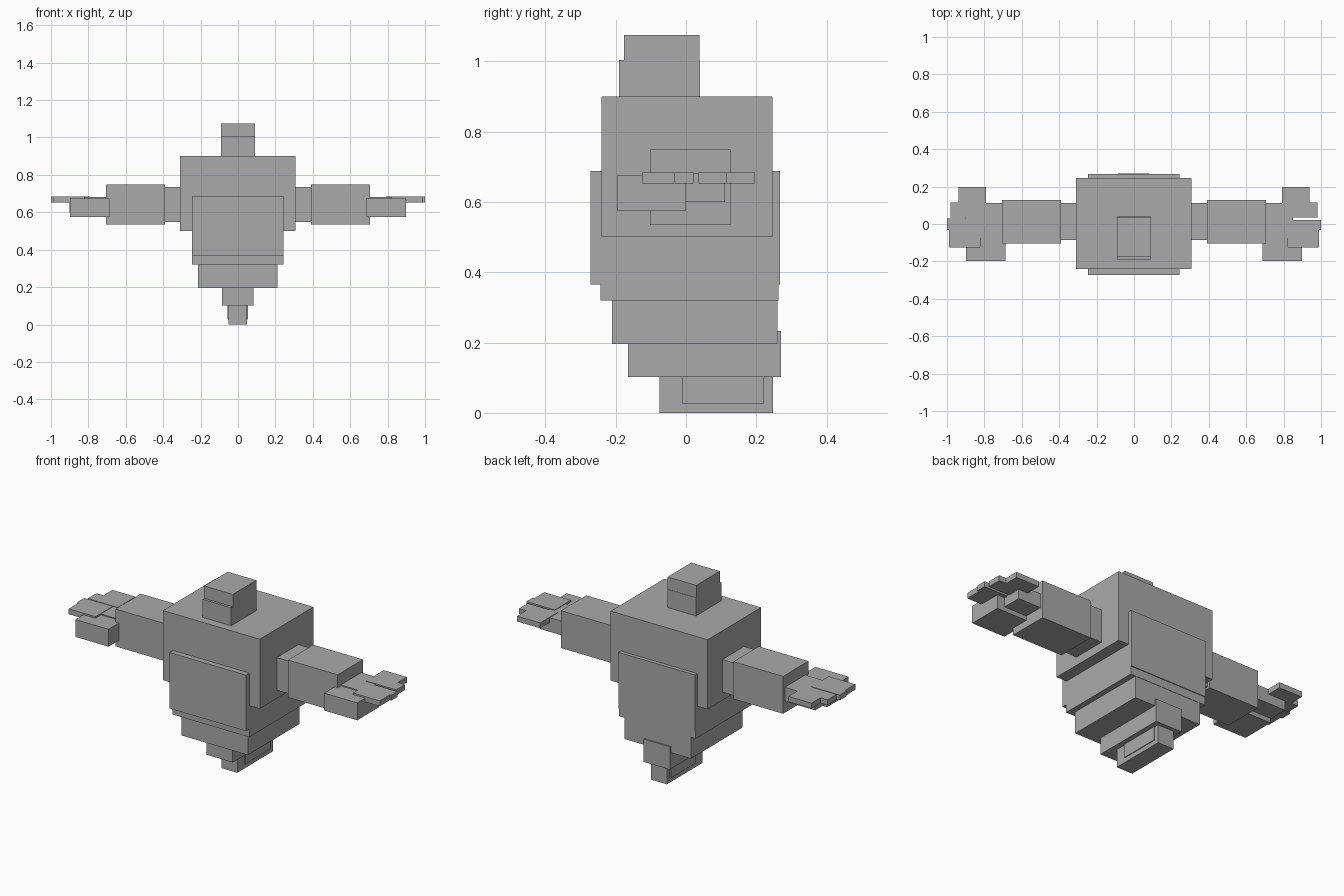
import bpy
import bmesh
from mathutils import Vector

cube = bpy.data.objects.get("Cube")
if cube:
    bpy.data.objects.remove(cube, do_unlink=True)

# Single stone-grey material
grey = bpy.data.materials.new("stone_grey")
grey.use_nodes = True
colour = (0.4, 0.4, 0.4, 1.0)
grey.diffuse_color = colour
grey.node_tree.nodes["Principled BSDF"].inputs["Base Color"].default_value = colour


def block(name, x, y, z, side=1):
    """Flat-sided block from (min, max) ranges; side=-1 mirrors it in x."""
    if side < 0:
        x = (-x[1], -x[0])
    lo, hi = Vector((x[0], y[0], z[0])), Vector((x[1], y[1], z[1]))
    centre, size = (lo + hi) / 2, hi - lo
    bm = bmesh.new()
    bmesh.ops.create_cube(bm, size=1)
    bmesh.ops.scale(bm, vec=size, verts=bm.verts)
    mesh = bpy.data.meshes.new(name)
    bm.to_mesh(mesh)
    bm.free()
    mesh.materials.append(grey)
    obj = bpy.data.objects.new(name, mesh)
    obj.location = centre
    bpy.context.collection.objects.link(obj)
    return obj


# Head
block("neck", (-0.092, 0.09), (-0.19, 0.04), (0.88, 1.004))
block("head_top", (-0.092, 0.09), (-0.176, 0.038), (1.0, 1.075))

# Body, stepping in towards the base
block("chest", (-0.31, 0.307), (-0.24, 0.246), (0.5, 0.9))
block("belly", (-0.246, 0.242), (-0.272, 0.268), (0.366, 0.688))
block("waist", (-0.246, 0.242), (-0.243, 0.263), (0.32, 0.40))
block("hips", (-0.214, 0.21), (-0.21, 0.261), (0.196, 0.33))

# Tail
block("tail_upper", (-0.086, 0.082), (-0.165, 0.27), (0.102, 0.233))
block("tail_tip", (-0.052, 0.049), (-0.076, 0.248), (0.0, 0.11))
block("tail_band", (-0.057, 0.054), (-0.01, 0.22), (0.026, 0.104))

# Arms and hands
for side, label in ((1, "left"), (-1, "right")):
    palm_end = 0.85 if side > 0 else 0.90
    middle_edge = 0.022 if side > 0 else 0.03
    block(label + "_shoulder", (0.29, 0.40), (-0.085, 0.112), (0.547, 0.735), side)
    block(label + "_forearm", (0.39, 0.707), (-0.103, 0.127), (0.535, 0.75), side)
    block(label + "_palm", (0.70, palm_end), (-0.075, 0.111), (0.60, 0.681), side)
    block(label + "_thumb", (0.686, 0.897), (-0.197, 0.0), (0.575, 0.675), side)
    # Thin fingers fanned from front to back
    fingers = (
        ("index", 0.82, 0.99, -0.125, -0.033),
        ("middle", 0.82, 1.0, -0.033, middle_edge),
        ("ring", 0.80, 0.982, 0.036, 0.115),
        ("little", 0.79, 0.937, 0.036, 0.197),
    )
    for finger, x0, x1, y0, y1 in fingers:
        block(f"{label}_{finger}_finger", (x0, x1), (y0, y1), (0.653, 0.684), side)
